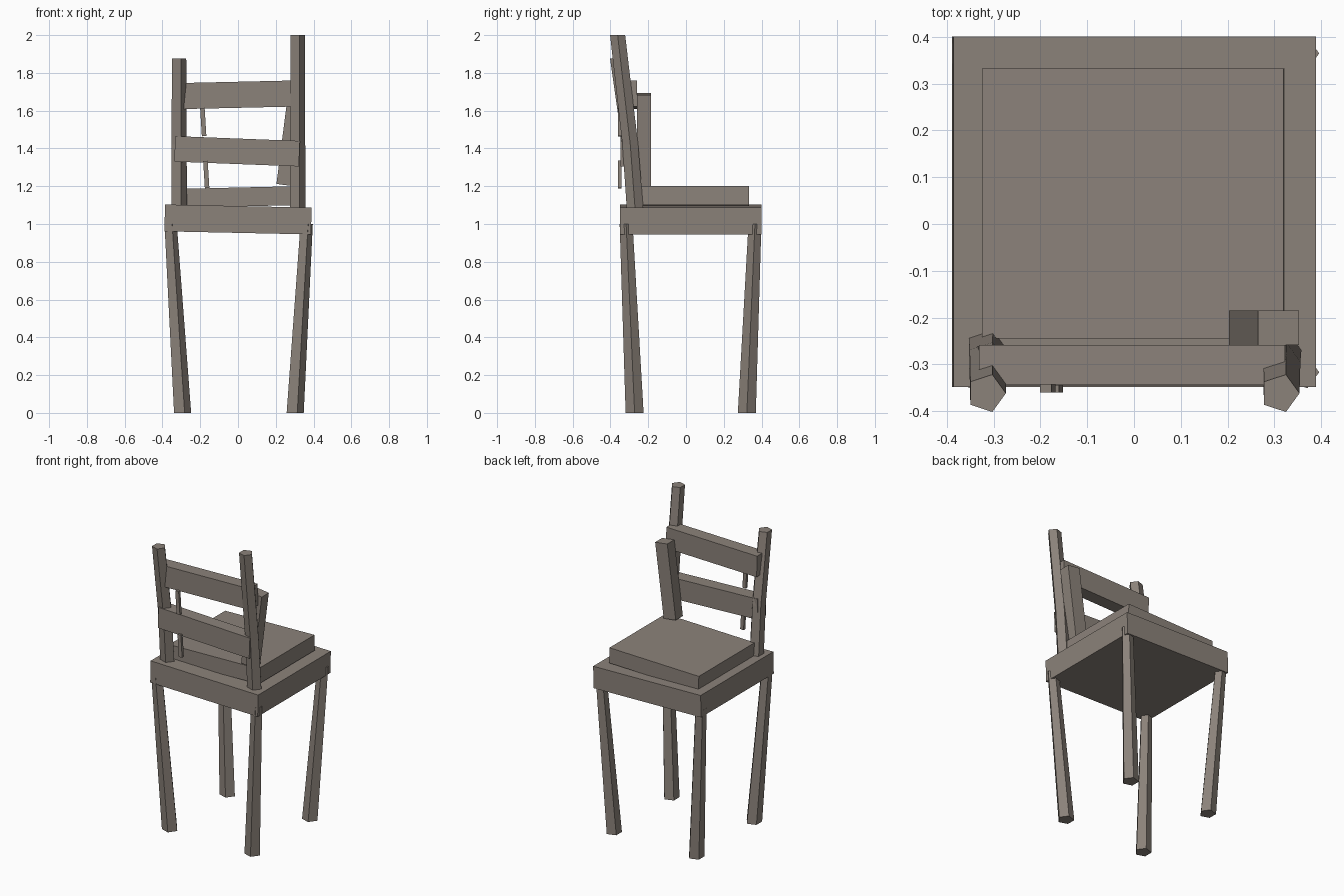
import bpy, bmesh, math
from mathutils import Matrix, Vector

if "Cube" in bpy.data.objects:
    bpy.data.objects.remove(bpy.data.objects["Cube"])

wood = bpy.data.materials.new("grey_brown_wood")
wood.diffuse_color = (0.26, 0.225, 0.195, 1)
wood.use_nodes = True
wood.node_tree.nodes["Principled BSDF"].inputs["Base Color"].default_value = wood.diffuse_color


def finish(name, bm):
    bmesh.ops.recalc_face_normals(bm, faces=bm.faces)
    mesh = bpy.data.meshes.new(name)
    bm.to_mesh(mesh)
    bm.free()
    mesh.materials.append(wood)
    obj = bpy.data.objects.new(name, mesh)
    bpy.context.collection.objects.link(obj)
    return obj


def box(name, center, size, tilt=0):
    """Box leaning by tilt degrees about the y axis."""
    bm = bmesh.new()
    m = (Matrix.Translation(center) @ Matrix.Rotation(math.radians(tilt), 4, 'Y')
         @ Matrix.Diagonal((*size, 1)))
    bmesh.ops.create_cube(bm, size=1, matrix=m)
    return finish(name, bm)


def pole(name, path):
    """Five-sided pole through (x, y, z, radius) points."""
    bm = bmesh.new()
    rings = []
    for x, y, z, r in path:
        rings.append([bm.verts.new((x + r * math.cos(a), y + r * math.sin(a), z))
                      for a in (i * math.tau / 5 for i in range(5))])
    for lo, hi in zip(rings, rings[1:]):
        for i in range(5):
            j = (i + 1) % 5
            bm.faces.new((lo[i], lo[j], hi[j], hi[i]))
    bm.faces.new(rings[0])
    bm.faces.new(rings[-1])
    return finish(name, bm)


# Splayed legs, thinner at the top
for side, sx in (("left", -1), ("right", 1)):
    for end, y0, y1 in (("front", -0.272, -0.317), ("rear", 0.322, 0.365)):
        pole(f"{end}_{side}_leg", [(sx * 0.298, y0, 0, 0.05),
                                   (sx * 0.36, y1, 1.0, 0.036)])

# Seat frame and the slightly crooked seat pad
box("seat_frame", (0, 0.026, 1.024), (0.776, 0.75, 0.142), 1.2)
box("seat_pad", (-0.002, 0.044, 1.143), (0.645, 0.578, 0.1), -1.3)

# Bent backrest posts of unequal height
for name, x, top in (("left_back_post", -0.316, 1.875), ("right_back_post", 0.312, 2.0)):
    pole(name, [(x, -0.27, 1.085, 0.046), (x, -0.295, 1.42, 0.044),
                (x, -0.362, top, 0.042)])

# Crooked back slats
box("upper_slat", (-0.003, -0.301, 1.684), (0.655, 0.085, 0.138), -1.3)
box("lower_slat", (-0.005, -0.303, 1.385), (0.66, 0.085, 0.135), 2.2)

# Leaning plank and the broken thin spindle
box("leaning_plank", (0.278, -0.222, 1.447), (0.088, 0.073, 0.485), 7.3)
box("upper_spindle", (-0.184, -0.351, 1.54), (0.024, 0.018, 0.15), -3.5)
box("lower_spindle", (-0.168, -0.351, 1.262), (0.024, 0.018, 0.145), -3.5)
